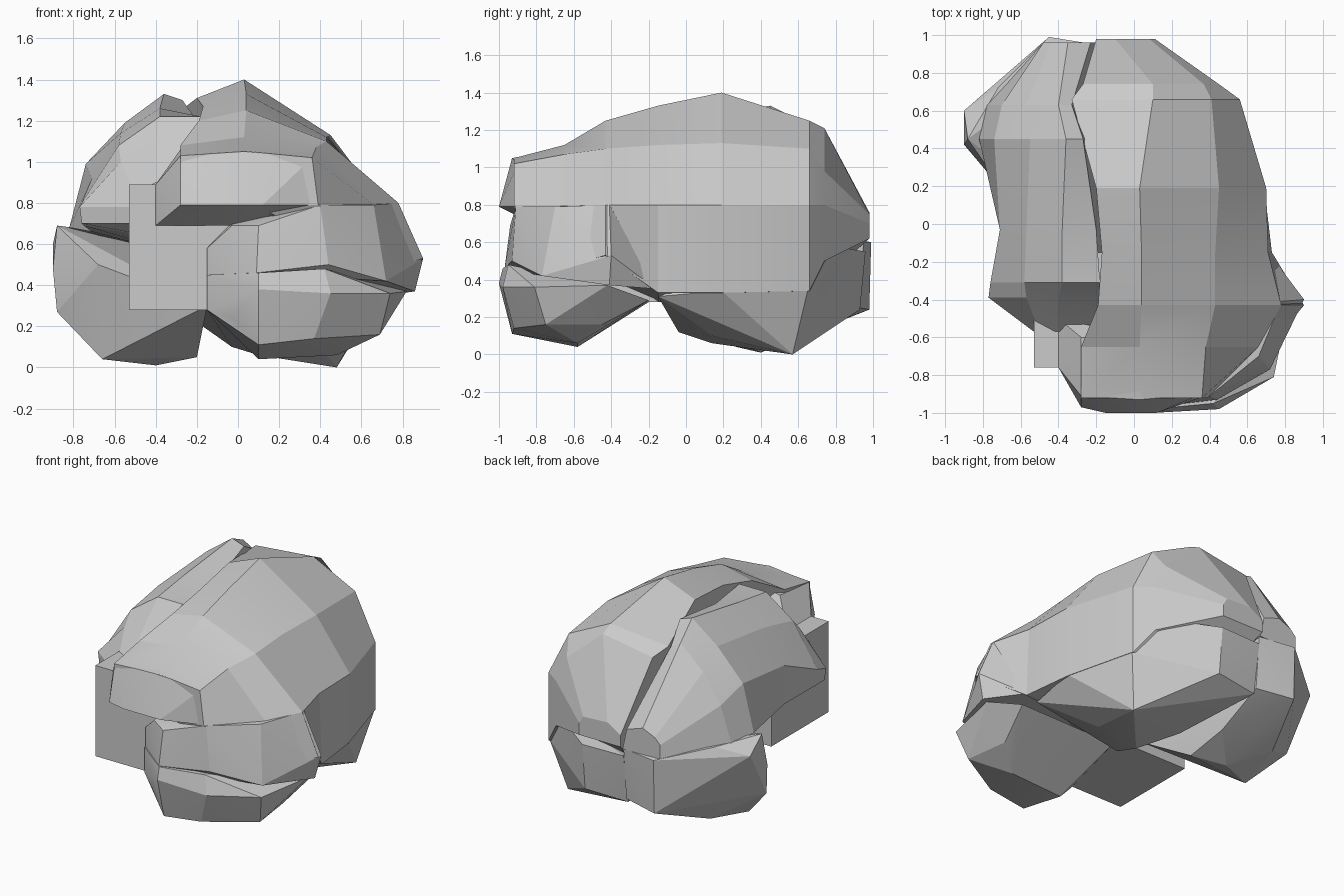
import bpy, bmesh
from math import radians


def finish(bm, name):
    bmesh.ops.recalc_face_normals(bm, faces=bm.faces)
    me = bpy.data.meshes.new(name)
    bm.to_mesh(me)
    bm.free()
    me.shade_smooth()
    me.set_sharp_from_angle(angle=radians(12))
    ob = bpy.data.objects.new(name, me)
    bpy.context.collection.objects.link(ob)
    return ob


def loft(name, sections):
    """Skin equal-length (x, z) outlines, each placed at its own y."""
    bm = bmesh.new()
    rings = [[bm.verts.new((x, y, z)) for x, z in pts] for y, pts in sections]
    n = len(rings[0])
    for a, b in zip(rings, rings[1:]):
        for i in range(n):
            j = (i + 1) % n
            bm.faces.new((a[i], a[j], b[j], b[i]))
    bm.faces.new(rings[0])
    bm.faces.new(rings[-1])
    return finish(bm, name)


def lump(name, pts):
    """Faceted convex lobe through a few corner points."""
    bm = bmesh.new()
    for p in pts:
        bm.verts.new(p)
    res = bmesh.ops.convex_hull(bm, input=bm.verts)
    junk = {g for g in res["geom_interior"] if isinstance(g, bmesh.types.BMVert)}
    bmesh.ops.delete(bm, geom=list(junk), context='VERTS')
    return finish(bm, name)


# Square core, exposed at the front left and underneath
bm = bmesh.new()
bmesh.ops.create_cube(bm, size=0.61)
bmesh.ops.translate(bm, verts=bm.verts, vec=(-0.225, -0.455, 0.585))
finish(bm, "core_block")

# Large right half: outlines run from the middle groove over the top and down
loft("right_half", [
    (-0.92, [(-0.28, 1.03), (0.05, 1.05), (0.36, 1.02), (0.39, 0.79), (0.1, 0.78), (-0.28, 0.79)]),
    (-0.65, [(-0.28, 1.08), (0.03, 1.12), (0.38, 1.07), (0.66, 0.79), (0.72, 0.47), (-0.1, 0.69)]),
    (-0.43, [(-0.19, 1.2), (0.04, 1.25), (0.43, 1.10), (0.78, 0.8), (0.9, 0.53), (0.0, 0.4)]),
    (-0.15, [(-0.17, 1.27), (0.04, 1.33), (0.43, 1.12), (0.71, 0.8), (0.73, 0.33), (0.0, 0.28)]),
    (0.19, [(-0.2, 1.31), (0.03, 1.4), (0.45, 1.13), (0.70, 0.8), (0.69, 0.33), (-0.1, 0.3)]),
    (0.66, [(-0.33, 1.21), (0.1, 1.25), (0.41, 1.1), (0.56, 0.8), (0.56, 0.34), (-0.1, 0.3)]),
    (0.74, [(-0.27, 1.15), (0.1, 1.21), (0.37, 0.98), (0.45, 0.8), (0.45, 0.5), (-0.1, 0.4)]),
    (0.98, [(-0.2, 0.7), (-0.1, 0.76), (0.08, 0.75), (0.11, 0.7), (0.11, 0.62), (-0.2, 0.62)]),
])

# Front brow ledge, tapering back to the core block, and the face below it
lump("front_brow", [
    (-0.28, -0.97, 0.79), (-0.15, -1.0, 0.79), (0.12, -1.0, 0.79), (0.38, -0.91, 0.79),
    (-0.28, -0.91, 1.03), (0.36, -0.9, 1.02), (0.03, -0.93, 1.05), (0.04, -0.6, 1.11),
    (-0.28, -0.6, 1.06), (-0.03, -0.8, 0.69), (-0.4, -0.76, 0.69), (0.66, -0.65, 0.79),
    (-0.4, -0.76, 0.89), (-0.4, -0.5, 0.89)])
lump("front_face", [
    (-0.03, -0.85, 0.69), (0.1, -0.94, 0.69), (0.40, -0.91, 0.79), (0.66, -0.7, 0.79),
    (0.09, -0.97, 0.46), (0.44, -0.93, 0.5), (0.72, -0.77, 0.42), (-0.15, -0.77, 0.45),
    (-0.15, -0.77, 0.58), (0.86, -0.41, 0.37), (0.90, -0.4, 0.53), (0.78, -0.41, 0.8),
    (0.72, -0.16, 0.35), (0.0, -0.3, 0.4), (0.0, -0.3, 0.8)])

# Lower front lobe below the side crease
lump("front_lower_lobe", [
    (-0.15, -0.78, 0.45), (-0.15, -0.78, 0.28), (-0.03, -0.87, 0.24), (0.1, -1.0, 0.38),
    (0.1, -0.98, 0.46), (0.45, -0.98, 0.36), (0.42, -0.95, 0.48), (0.74, -0.81, 0.36),
    (0.69, -0.75, 0.16), (0.1, -0.93, 0.11), (0.37, -0.92, 0.14), (0.1, -0.58, 0.04),
    (0.48, -0.58, 0.06), (0.65, -0.45, 0.16), (0.72, -0.2, 0.29), (0.0, -0.2, 0.28),
    (0.82, -0.42, 0.37)])

# Right rear underside and back
lump("right_rear_lobe", [
    (0.65, -0.15, 0.31), (0.69, 0.19, 0.34), (0.56, 0.65, 0.34), (0.1, -0.04, 0.12),
    (0.1, 0.14, 0.06), (0.48, 0.57, 0.0), (-0.03, 0.4, 0.1), (0.4, 0.14, 0.1),
    (0.1, 0.96, 0.55), (0.1, 0.93, 0.24), (-0.2, 0.95, 0.55), (-0.2, 0.9, 0.22),
    (-0.15, -0.1, 0.28), (0.56, 0.66, 0.6)])

# Left half: from the middle groove over the top to the overhanging side
loft("left_half", [
    (-0.57, [(-0.2, 0.92), (-0.4, 0.9), (-0.5, 0.84), (-0.53, 0.78), (-0.53, 0.7), (-0.2, 0.7)]),
    (-0.39, [(-0.16, 1.13), (-0.4, 1.1), (-0.57, 1.0), (-0.77, 0.78), (-0.76, 0.7), (-0.2, 0.69)]),
    (-0.31, [(-0.18, 1.22), (-0.38, 1.22), (-0.58, 1.08), (-0.76, 0.8), (-0.75, 0.69), (-0.2, 0.6)]),
    (-0.03, [(-0.2, 1.2), (-0.38, 1.26), (-0.57, 1.14), (-0.71, 0.92), (-0.71, 0.66), (-0.1, 0.5)]),
    (0.45, [(-0.27, 1.3), (-0.36, 1.33), (-0.55, 1.19), (-0.74, 0.99), (-0.82, 0.68), (-0.1, 0.5)]),
    (0.63, [(-0.33, 1.2), (-0.4, 1.24), (-0.57, 1.09), (-0.70, 0.9), (-0.78, 0.66), (-0.1, 0.5)]),
    (0.96, [(-0.23, 0.74), (-0.35, 0.78), (-0.44, 0.74), (-0.48, 0.7), (-0.48, 0.6), (-0.2, 0.6)]),
])

# Lower left rear lobe, bulging out sideways
lump("left_lower_lobe", [
    (-0.9, 0.42, 0.48), (-0.9, 0.6, 0.6), (-0.88, 0.45, 0.69), (-0.88, 0.4, 0.27),
    (-0.66, 0.27, 0.04), (-0.4, 0.4, 0.01), (-0.2, 0.3, 0.05), (-0.6, 0.18, 0.28),
    (-0.3, 0.1, 0.2), (-0.68, 0.16, 0.5), (-0.2, 0.6, 0.1), (-0.6, 0.6, 0.1),
    (-0.45, 0.98, 0.24), (-0.45, 0.99, 0.6), (-0.72, 0.72, 0.66), (-0.2, 0.95, 0.6),
    (-0.2, 0.92, 0.25), (-0.15, -0.1, 0.3)])
